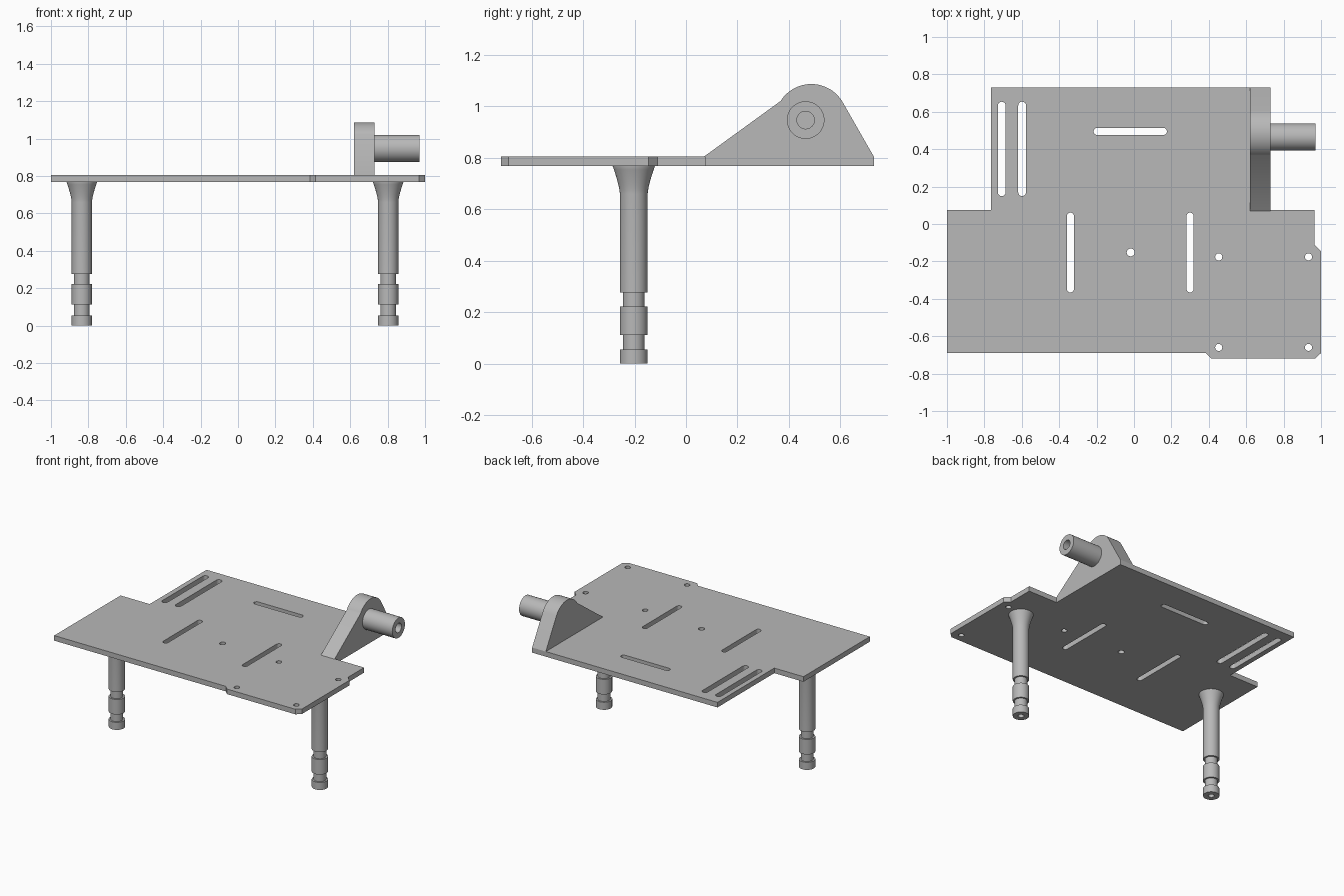
import bpy, bmesh
from math import sin, cos, pi, radians
from mathutils import Matrix, Vector

cube = bpy.data.objects.get("Cube")
if cube:
    bpy.data.objects.remove(cube, do_unlink=True)

grey = bpy.data.materials.new("plain grey")
grey.use_nodes = True
colour = (0.48, 0.48, 0.48, 1)
grey.diffuse_color = colour
grey.node_tree.nodes["Principled BSDF"].inputs["Base Color"].default_value = colour


def finish(name, bm, matrix):
    """Clean the mesh, place it and give it smooth shading with sharp edges."""
    bmesh.ops.remove_doubles(bm, verts=bm.verts, dist=0.0001)
    bmesh.ops.recalc_face_normals(bm, faces=bm.faces)
    mesh = bpy.data.meshes.new(name)
    bm.to_mesh(mesh)
    bm.free()
    mesh.materials.clear()
    mesh.materials.append(grey)
    obj = bpy.data.objects.new(name, mesh)
    obj.matrix_world = matrix
    bpy.context.collection.objects.link(obj)
    bpy.ops.object.select_all(action='DESELECT')
    obj.select_set(True)
    bpy.context.view_layer.objects.active = obj
    bpy.ops.object.shade_smooth_by_angle(angle=radians(30))
    return obj


def slab(name, loops, thickness, matrix):
    """Extrude a flat outline; the loops after the first are holes."""
    curve = bpy.data.curves.new(name + " outline", 'CURVE')
    curve.dimensions = '2D'
    curve.fill_mode = 'BOTH'
    curve.extrude = thickness / 2
    for loop in loops:
        spline = curve.splines.new('POLY')
        spline.points.add(len(loop) - 1)
        for point, (x, y) in zip(spline.points, loop):
            point.co = (x, y, 0, 1)
        spline.use_cyclic_u = True
    temp = bpy.data.objects.new(name + " outline", curve)
    bpy.context.collection.objects.link(temp)
    bpy.context.view_layer.update()
    mesh = bpy.data.meshes.new_from_object(
        temp.evaluated_get(bpy.context.evaluated_depsgraph_get()))
    bm = bmesh.new()
    bm.from_mesh(mesh)
    bpy.data.objects.remove(temp, do_unlink=True)
    bpy.data.curves.remove(curve)
    bpy.data.meshes.remove(mesh)
    return finish(name, bm, matrix)


def lathe(name, profile, matrix):
    """Spin a (radius, height) profile around the local z axis."""
    bm = bmesh.new()
    verts = [bm.verts.new((r, 0, z)) for r, z in profile]
    edges = [bm.edges.new(pair) for pair in zip(verts, verts[1:])]
    bmesh.ops.spin(bm, geom=verts + edges, cent=(0, 0, 0), axis=(0, 0, 1),
                   angle=2 * pi, steps=48, use_duplicate=False)
    return finish(name, bm, matrix)


def arc(cx, cy, r, start, end, steps):
    angles = [radians(start + (end - start) * i / steps) for i in range(steps + 1)]
    return [(cx + r * cos(a), cy + r * sin(a)) for a in angles]


def hole(x, y, r=0.019):
    return arc(x, y, r, 0, 345, 23)


def slot(x0, y0, x1, y1, r):
    """Rounded slot between two end centres, along x or y."""
    turn = 0 if x0 == x1 else -90
    return arc(x1, y1, r, turn, turn + 180, 10) + arc(x0, y0, r, turn + 180, turn + 360, 10)


# Plate with stepped outline, slots and screw holes
BOTTOM, TOP = 0.768, 0.805
outline = [(-1, -0.69), (0.385, -0.69), (0.415, -0.72), (0.967, -0.72),
           (1, -0.69), (1, -0.145), (0.965, -0.11), (0.965, 0.075),
           (0.73, 0.075), (0.73, 0.73), (-0.765, 0.73), (-0.765, 0.075), (-1, 0.075)]
cuts = [slot(x, 0.17, x, 0.633, 0.021) for x in (-0.707, -0.598)]
cuts += [slot(x, -0.347, x, 0.042, 0.019) for x in (-0.34, 0.3)]
cuts += [slot(-0.197, 0.495, 0.157, 0.495, 0.019), hole(-0.018, -0.152, 0.021)]
cuts += [hole(x, y) for x in (0.453, 0.933) for y in (-0.176, -0.66)]
slab("plate", [outline] + cuts, TOP - BOTTOM,
     Matrix.Translation((0, 0, (TOP + BOTTOM) / 2)))

# Upright bracket, drawn in the y-z plane and extruded along x
upright = Matrix(((0, 0, 1, 0.675), (1, 0, 0, 0), (0, 1, 0, 0), (0, 0, 0, 1)))
side = [(0.07, TOP), (0.73, TOP)] + arc(0.487, 0.946, 0.141, 32, 148, 24)
slab("bracket", [side], 0.11, upright)

# Hollow peg on the outer face of the bracket
peg_profile = [(0, -0.02), (0.073, -0.02), (0.073, 0.24), (0.034, 0.24),
               (0.034, 0.01), (0, 0.01)]
lathe("peg", peg_profile,
      Matrix.Translation((0.73, 0.465, 0.947)) @ Matrix.Rotation(pi / 2, 4, 'Y'))

# Two grooved legs, flared under the plate, with a blind hole in the foot
WIDE, NECK = 0.054, 0.042
leg_profile = [(0, 0.08), (0.02, 0.08), (0.02, 0), (WIDE, 0), (WIDE, 0.055),
               (NECK, 0.055), (NECK, 0.112), (WIDE, 0.112), (WIDE, 0.222),
               (NECK, 0.222), (NECK, 0.276), (WIDE, 0.276)]
for i in range(9):
    t = i / 8
    leg_profile.append((WIDE + 0.028 * t ** 1.4, 0.66 + (BOTTOM - 0.66) * t))
leg_profile += [(0.082, BOTTOM + 0.01), (0, BOTTOM + 0.01)]
for name, x in (("right_leg", -0.835), ("left_leg", 0.803)):
    lathe(name, leg_profile, Matrix.Translation(Vector((x, -0.203, 0))))
